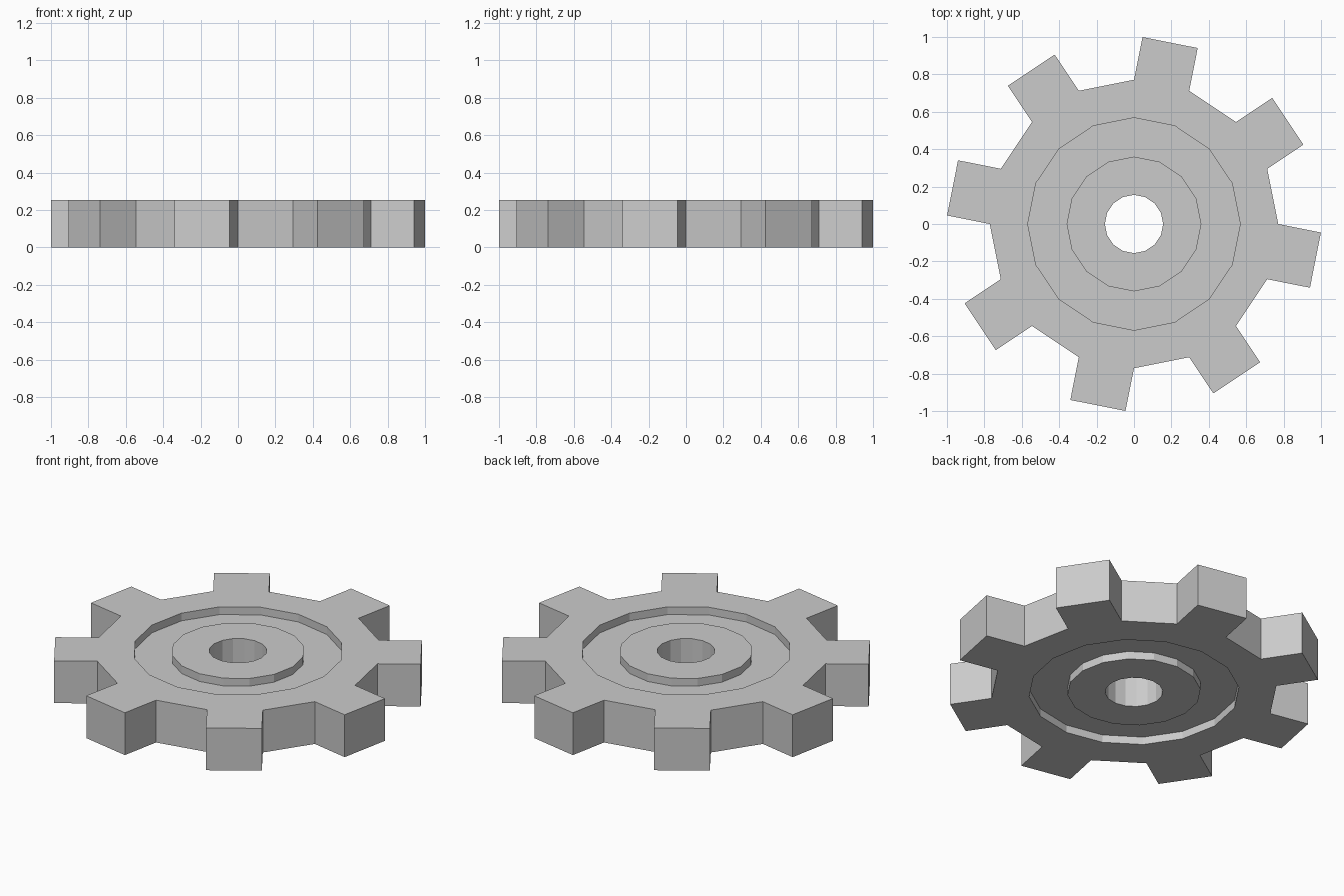
import bpy, bmesh
from math import cos, sin, pi

if "Cube" in bpy.data.objects:
    bpy.data.objects.remove(bpy.data.objects["Cube"])

SIDES = 16
H = 0.252          # thickness
D = 0.046          # depth of the ring groove on each side
HOLE, HUB, RIM, BODY = 0.156, 0.36, 0.568, 0.771
TOOTH = 0.233      # tooth length

# Closed cross-section (radius, z), swept round the axis
profile = [(HOLE, 0), (HUB, 0), (HUB, D), (RIM, D), (RIM, 0), (BODY, 0),
           (BODY, H), (RIM, H), (RIM, H - D), (HUB, H - D), (HUB, H), (HOLE, H)]

bm = bmesh.new()
rings = []
for i in range(SIDES):
    a = 2 * pi * i / SIDES
    rings.append([bm.verts.new((r * cos(a), r * sin(a), z)) for r, z in profile])

# Gear body, remembering every second outer face as a tooth root
roots = []
n = len(profile)
for i in range(SIDES):
    p, q = rings[i], rings[(i + 1) % SIDES]
    for j in range(n):
        k = (j + 1) % n
        f = bm.faces.new((p[j], q[j], q[k], p[k]))
        if j == 5 and i % 2 == 1:
            roots.append(f)
bmesh.ops.recalc_face_normals(bm, faces=bm.faces)

# Straight teeth pushed out along each face normal
bm.normal_update()
normals = [f.normal.copy() for f in roots]
teeth = bmesh.ops.extrude_discrete_faces(bm, faces=roots)["faces"]
for f in teeth:
    f.normal_update()
    c = f.calc_center_median()
    c.z = 0
    bmesh.ops.translate(bm, verts=f.verts[:], vec=c.normalized() * TOOTH)

# Join the tooth roots back to the body
sides = []
for f in teeth:
    outer = f.verts[:]
    inner = []
    d = f.calc_center_median()
    d.z = 0
    d = d.normalized() * TOOTH
    for v in outer:
        inner.append(min((w for r in rings for w in r), key=lambda w: (w.co - v.co + d).length))
    sides.append((outer, inner))
for outer, inner in sides:
    for a in range(4):
        b = (a + 1) % 4
        quad = [outer[a], outer[b], inner[b], inner[a]]
        if len(set(quad)) == 4 and not bm.faces.get(quad):
            bm.faces.new(quad)
bmesh.ops.remove_doubles(bm, verts=bm.verts[:], dist=1e-5)
bmesh.ops.recalc_face_normals(bm, faces=bm.faces[:])

mesh = bpy.data.meshes.new("gear_wheel")
bm.to_mesh(mesh)
bm.free()
gear = bpy.data.objects.new("gear_wheel", mesh)
bpy.context.collection.objects.link(gear)
